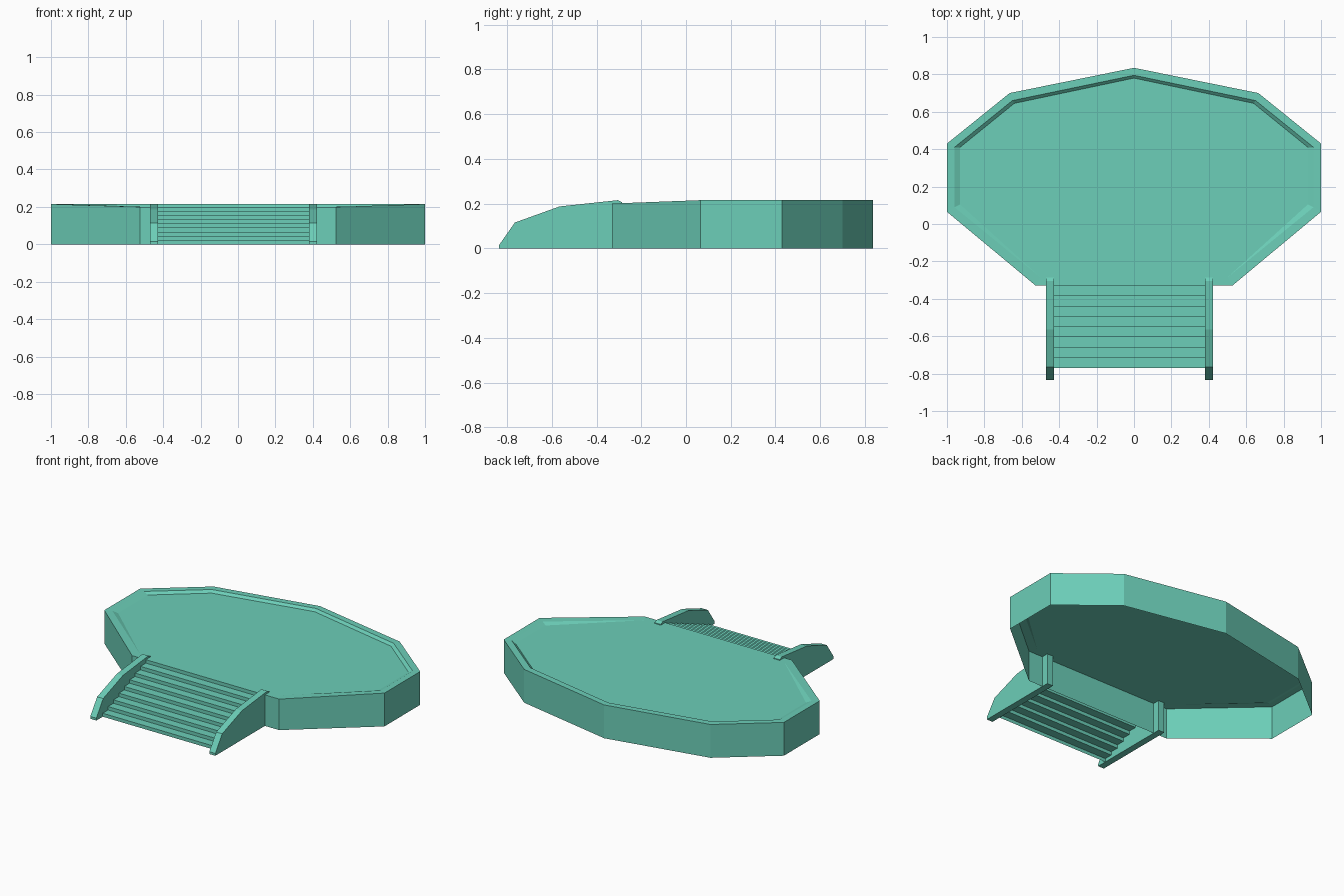
import bpy

if "Cube" in bpy.data.objects:
    bpy.data.objects.remove(bpy.data.objects["Cube"])

mat = bpy.data.materials.new("teal")
mat.diffuse_color = (0.15, 0.62, 0.48, 1)
mat.use_nodes = True
mat.node_tree.nodes["Principled BSDF"].inputs["Base Color"].default_value = mat.diffuse_color


def make(name, verts, faces):
    me = bpy.data.meshes.new(name)
    me.from_pydata(verts, [], faces)
    me.materials.append(mat)
    ob = bpy.data.objects.new(name, me)
    bpy.context.collection.objects.link(ob)
    return ob


def ring(half):
    # Right half, front corner to back point, closed by its mirror image
    return half + [(-x, y, z) for x, y, z in half[-2::-1]]


def strips(a, b):
    # Quads joining two point rows
    n = len(a)
    return a + b, [(i, i + 1, n + i + 1, n + i) for i in range(n - 1)]


TOP, FLOOR = 0.215, 0.2

# Platform outline and the raised rim, sinking into the floor at the front
outer = ring([(0.525, -0.33, FLOOR), (1, 0.065, TOP), (1, 0.43, TOP),
              (0.665, 0.70, TOP), (0, 0.835, TOP)])
inner = ring([(0.50, -0.285, FLOOR), (0.96, 0.09, TOP - 0.003), (0.96, 0.41, TOP),
              (0.65, 0.66, TOP), (0, 0.795, TOP)])
foot = ring([(0.50, -0.285, FLOOR), (0.93, 0.105, FLOOR), (0.93, 0.41, FLOOR),
             (0.64, 0.645, FLOOR), (0, 0.78, FLOOR)])
base = [(x, y, 0) for x, y, z in outer]

# Hollow outer wall, including the front panel behind the stairs
make("platform_wall", *strips(base + base[:1], outer + outer[:1]))
make("rim_top", *strips(outer, inner))
make("rim_slope", *strips(inner[1:-1], foot[1:-1]))
n = len(inner)
make("rim_slope_ends", [inner[0], inner[1], foot[1], inner[-1], foot[-2], inner[-2]],
     [(0, 1, 2), (3, 4, 5)])
floor = [outer[0]] + foot + [outer[-1]]
make("platform_floor", floor, [tuple(range(len(floor)))])

# Stairs: a stepped sheet of eight treads
STEPS, X0, X1 = 8, -0.43, 0.385
y0, y1 = -0.77, -0.33
rise = FLOOR / (STEPS + 1)
path = [(y0, 0)]
for i in range(STEPS):
    z = rise * (i + 1)
    path += [(y0 + (y1 - y0) * i / STEPS, z), (y0 + (y1 - y0) * (i + 1) / STEPS, z)]
path.append((y1, FLOOR))
make("stair_treads", *strips([(X0, y, z) for y, z in path], [(X1, y, z) for y, z in path]))

# Side boards of the stairs, with a bent top edge
profile = [(-0.835, 0), (-0.285, 0), (-0.285, 0.205), (-0.305, TOP),
           (-0.565, 0.187), (-0.765, 0.115), (-0.835, 0.015)]
for name, a in (("left_side_board", -0.47), ("right_side_board", 0.38)):
    m = len(profile)
    verts = [(x, y, z) for x in (a, a + 0.043) for y, z in profile]
    faces = [(i, (i + 1) % m, m + (i + 1) % m, m + i) for i in range(m)]
    faces += [tuple(reversed(range(m))), tuple(range(m, 2 * m))]
    make(name, verts, faces)
